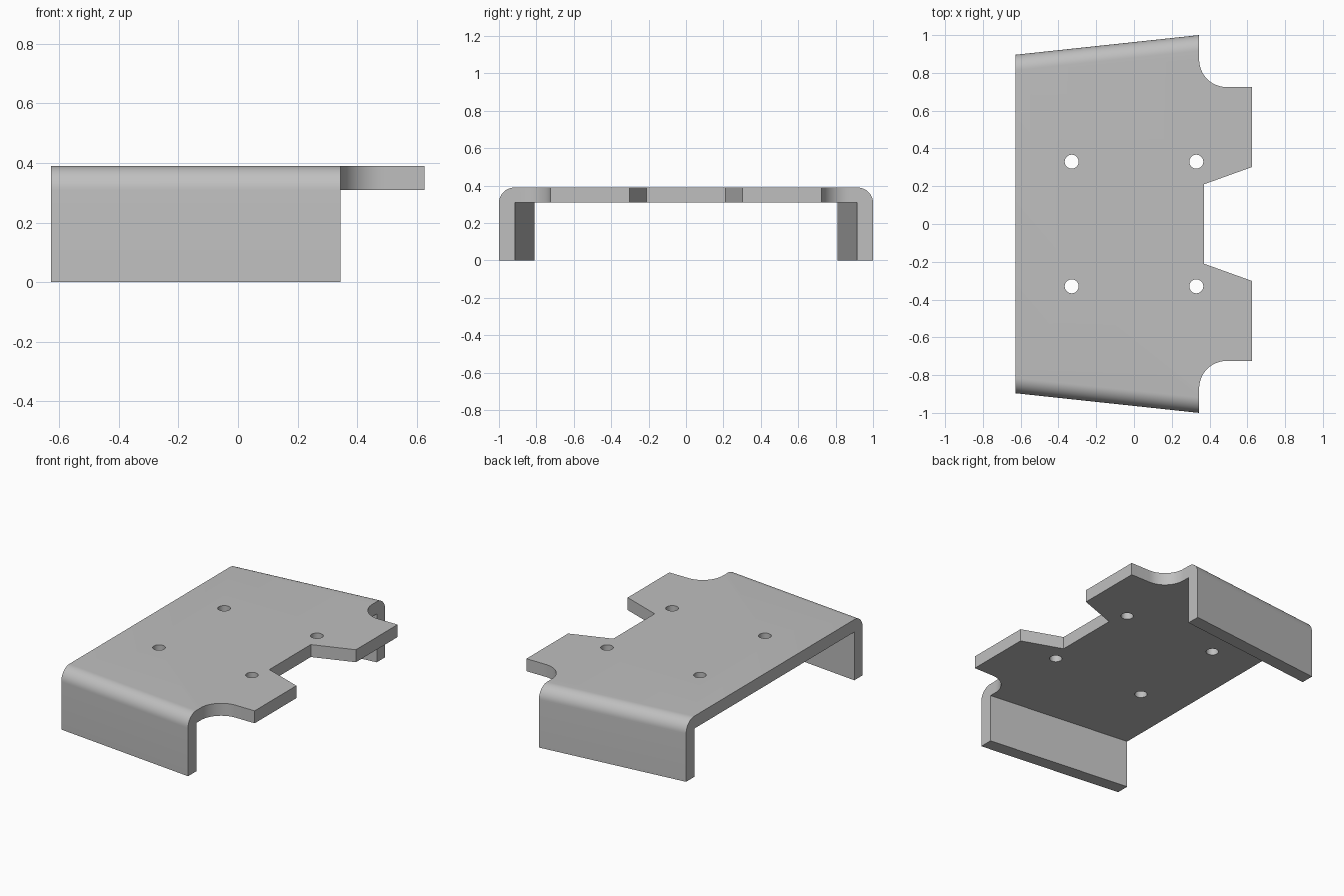
import bpy, bmesh
from math import sin, cos, pi, radians

cube = bpy.data.objects.get("Cube")
if cube:
    bpy.data.objects.remove(cube, do_unlink=True)

BACK, WALL, TIP = -0.628, 0.345, 0.626    # x of rear edge, flange ends, tab ends
TOP, UNDER = 0.39, 0.31                   # plate faces
SLOPE = 0.107                             # flanges splay outwards along x

grey = bpy.data.materials.new("plain grey")
grey.use_nodes = True
colour = (0.52, 0.52, 0.52, 1)
grey.diffuse_color = colour
grey.node_tree.nodes["Principled BSDF"].inputs["Base Color"].default_value = colour


def prism(name, half, z0, z1, round_edges=0):
    """Extrude an outline given for +y and mirrored to -y."""
    outline = half + [(x, -y) for x, y in reversed(half)]
    bm = bmesh.new()
    low = bm.faces.new([bm.verts.new((x, y, z0)) for x, y in outline])
    ext = bmesh.ops.extrude_face_region(bm, geom=[low])
    bmesh.ops.translate(bm, vec=(0, 0, z1 - z0),
                        verts=[v for v in ext["geom"] if isinstance(v, bmesh.types.BMVert)])
    bmesh.ops.recalc_face_normals(bm, faces=bm.faces)
    if round_edges:
        # Roll over the long top edges above the flanges
        edges = [e for e in bm.edges
                 if all(v.co.z > z1 - 0.01 and abs(v.co.y) > 0.88 for v in e.verts)
                 and abs(e.verts[0].co.x - e.verts[1].co.x) > 0.5]
        bmesh.ops.bevel(bm, geom=edges, offset=round_edges, segments=12,
                        profile=0.5, affect='EDGES')
    mesh = bpy.data.meshes.new(name)
    bm.to_mesh(mesh)
    bm.free()
    obj = bpy.data.objects.new(name, mesh)
    bpy.context.collection.objects.link(obj)
    mesh.materials.append(grey)
    return obj


def cut(target, cutter):
    bpy.context.view_layer.objects.active = target
    mod = target.modifiers.new("cut", 'BOOLEAN')
    mod.operation, mod.solver, mod.object = 'DIFFERENCE', 'EXACT', cutter
    bpy.ops.object.modifier_apply(modifier=mod.name)
    bpy.data.objects.remove(cutter, do_unlink=True)


# Bracket outline: notch, tab, concave corner, splayed flange
R = 0.145
corner = [(WALL + R - R * sin(a), 0.725 + R - R * cos(a))
          for a in (pi / 2 * i / 16 for i in range(17))]
half = [(0.37, 0.21), (TIP, 0.302), (TIP, 0.725)] + corner
half += [(WALL, 1.0), (BACK, 1.0 - SLOPE * (WALL - BACK))]
bracket = prism("bracket_plate", half, 0, TOP, 0.082)

# Hollow below the plate leaves the two side flanges
inner = 0.915
cut(bracket, prism("cavity", [(0.8, inner), (WALL, inner),
                              (-0.8, inner - SLOPE * (WALL + 0.8))], -0.1, UNDER))

# Four mounting holes
for x in (-0.33, 0.33):
    for y in (-0.33, 0.33):
        bpy.ops.mesh.primitive_cylinder_add(vertices=32, radius=0.037, depth=0.4,
                                            location=(x, y, TOP))
        cut(bracket, bpy.context.object)

# Smooth the bends, keep the edges crisp
bpy.ops.object.select_all(action='DESELECT')
bracket.select_set(True)
bpy.context.view_layer.objects.active = bracket
bpy.ops.object.shade_smooth_by_angle(angle=radians(30))
